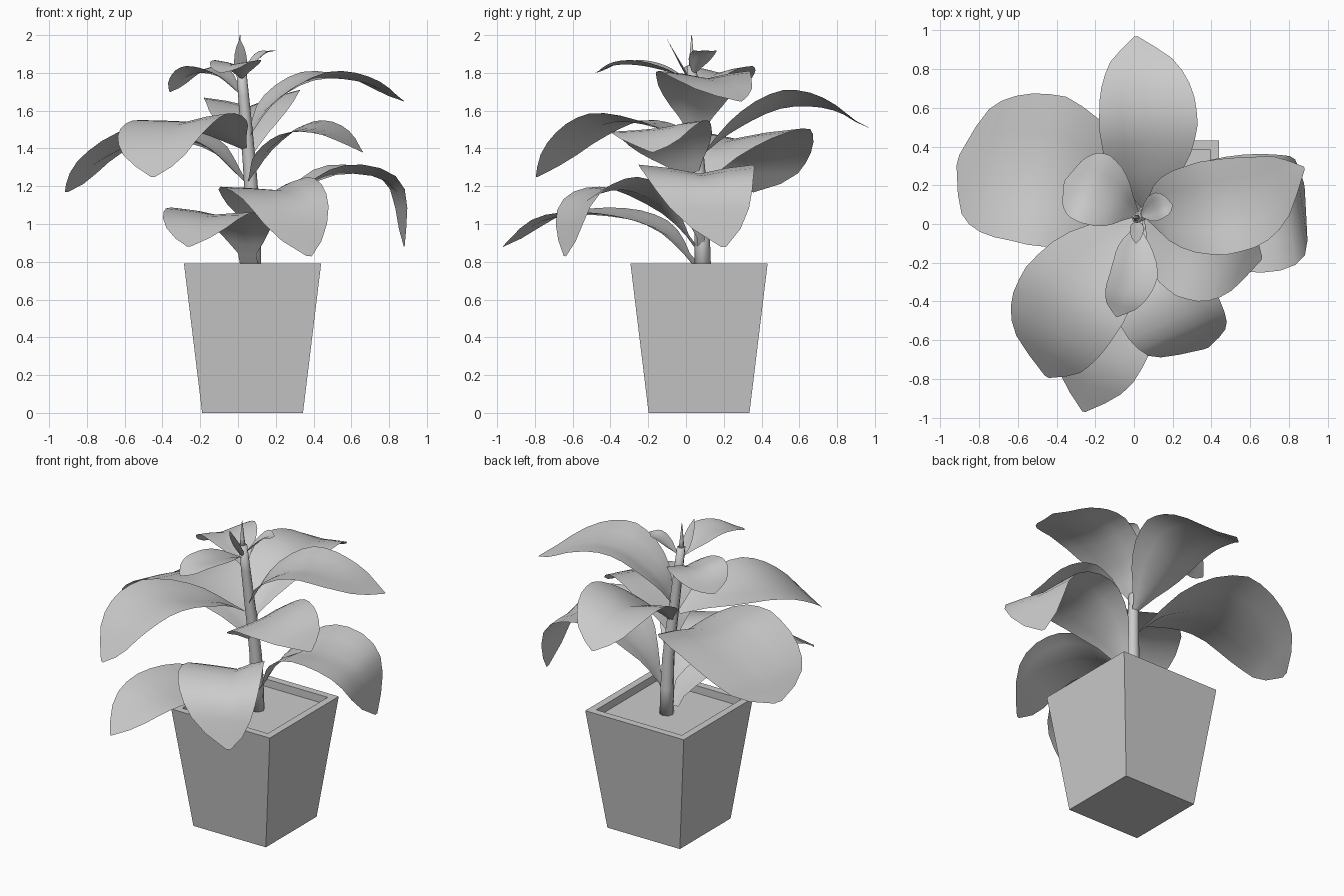
import bpy, bmesh, math
from mathutils import Vector

cube = bpy.data.objects.get("Cube")
if cube:
    bpy.data.objects.remove(cube, do_unlink=True)

grey = bpy.data.materials.new("light grey")
grey.use_nodes = True
grey.diffuse_color = (0.6, 0.6, 0.6, 1)
grey.node_tree.nodes["Principled BSDF"].inputs["Base Color"].default_value = (0.6, 0.6, 0.6, 1)


def finish(name, bm, smooth=False):
    mesh = bpy.data.meshes.new(name)
    bm.to_mesh(mesh)
    bm.free()
    mesh.materials.append(grey)
    obj = bpy.data.objects.new(name, mesh)
    bpy.context.collection.objects.link(obj)
    for p in mesh.polygons:
        p.use_smooth = smooth
    return obj


def bridge(bm, a, b, closed=True):
    n = len(a)
    for i in range(n if closed else n - 1):
        j = (i + 1) % n
        bm.faces.new((a[i], a[j], b[j], b[i]))


def spline(points, t):
    """Smooth path through the points, t from 0 to 1."""
    pts = [Vector(p) for p in points]
    pts = [2 * pts[0] - pts[1]] + pts + [2 * pts[-1] - pts[-2]]
    s = t * (len(points) - 1)
    i = min(int(s), len(points) - 2)
    u = s - i
    a, b, c, d = pts[i:i + 4]
    return 0.5 * (2 * b + (c - a) * u + (2 * a - 5 * b + 4 * c - d) * u ** 2
                  + (3 * b - a - 3 * c + d) * u ** 3)


# Square tapered pot with a raised rim around the soil
def pot(cx, cy):
    bm = bmesh.new()
    rings = []
    for half, z in ((0.267, 0), (0.363, 0.79), (0.315, 0.79), (0.315, 0.74)):
        rings.append([bm.verts.new((cx + half * sx, cy + half * sy, z))
                      for sx, sy in ((-1, -1), (1, -1), (1, 1), (-1, 1))])
    for a, b in zip(rings, rings[1:]):
        bridge(bm, a, b)
    bm.faces.new(rings[0][::-1])
    bm.faces.new(rings[-1])
    finish("square_pot", bm)


# Round tapering stalk along a path
def stalk(name, path, r0, r1, steps=6, sides=8):
    bm = bmesh.new()
    rings = []
    for k in range(steps + 1):
        c = spline(path, k / steps)
        r = r0 + (r1 - r0) * k / steps
        rings.append([bm.verts.new(c + Vector((r * math.cos(a), r * math.sin(a), 0)))
                      for a in (2 * math.pi * i / sides for i in range(sides))])
    for a, b in zip(rings, rings[1:]):
        bridge(bm, a, b)
    bm.faces.new(rings[0][::-1])
    bm.faces.new(rings[-1])
    finish(name, bm, True)


WIDTHS = (0.07, 0.34, 0.69, 0.91, 1.0, 0.98, 0.86, 0.59, 0.03)


# Folded leaf: midrib path, widths and edge lifts on both sides, narrow stem part;
# base and tip below 1 make that end of the outline blunter
def leaf(name, path, left, right, lift_l=0.05, lift_r=0.05, stem=0.0, base=1.0, tip=1.0, steps=14):
    bm = bmesh.new()
    span = Vector(path[-1]) - Vector(path[0])
    side = Vector((-span.y, span.x, 0)).normalized()
    rows = []
    for k in range(steps + 1):
        t = k / steps
        c = spline(path, t)
        s = max(0, (t - stem) / (1 - stem)) * (len(WIDTHS) - 1)
        i = min(int(s), len(WIDTHS) - 2)
        w = WIDTHS[i] + (WIDTHS[i + 1] - WIDTHS[i]) * (s - i)
        w = w ** (tip if t > 0.5 else base)
        droop = 1.1 - 1.6 * t ** 3
        row = []
        for u in (-1, -0.5, 0, 0.5, 1):
            width, lift = (left, lift_l) if u > 0 else (right, lift_r)
            bend = 1.5 * abs(u) - 0.5 * u * u
            row.append(bm.verts.new(c + side * u * width * w
                                    + Vector((0, 0, lift * w * bend * droop))))
        rows.append(row)
    for a, b in zip(rows, rows[1:]):
        bridge(bm, a, b, closed=False)
    bm.normal_update()
    if sum(f.normal.z for f in bm.faces) < 0:
        bmesh.ops.reverse_faces(bm, faces=bm.faces)
    finish(name, bm, True)


pot(0.077, 0.069)
stalk("main_stem", [(0.08, 0.09, 0.72), (0.075, 0.08, 1.1), (0.045, 0.05, 1.5), (0.015, 0.03, 1.84)], 0.044, 0.026)

# Lowest leaves
leaf("lower_front_leaf", [(0.06, 0.05, 0.78), (0.02, -0.12, 0.96), (-0.08, -0.4, 1.04),
     (-0.18, -0.72, 1.03), (-0.26, -0.97, 0.88)], 0.24, 0.26, 0.02, 0.05, 0.08, base=0.6)
leaf("lower_front_left_leaf", [(0.08, 0.05, 0.88), (0.12, -0.1, 1.07), (0.2, -0.33, 1.18),
     (0.32, -0.55, 1.1), (0.38, -0.64, 0.83)], 0.19, 0.33, 0.08, 0.02, 0.08, tip=0.85)
leaf("lower_left_leaf", [(0.09, 0.08, 0.85), (0.25, 0.08, 1.1), (0.52, 0.07, 1.26),
     (0.82, 0.1, 1.2), (0.88, 0.2, 0.88)], 0.29, 0.33, 0.06, 0.06, 0.08, tip=0.9)

# Middle leaves
leaf("middle_right_leaf", [(0.04, 0.08, 1.22), (-0.15, 0.15, 1.39), (-0.45, 0.27, 1.45),
     (-0.74, 0.31, 1.33), (-0.91, 0.33, 1.17)], 0.39, 0.4, 0.07, 0.06, tip=0.75)
leaf("middle_left_leaf", [(0.06, 0.04, 1.23), (0.15, -0.03, 1.38), (0.32, -0.1, 1.5),
     (0.5, -0.16, 1.49), (0.66, -0.18, 1.38)], 0.24, 0.29, 0.05, -0.03)
leaf("middle_front_leaf", [(0.03, 0.03, 1.4), (-0.1, -0.13, 1.5), (-0.28, -0.38, 1.54),
     (-0.4, -0.6, 1.44), (-0.45, -0.79, 1.25)], 0.26, 0.32, 0.05, 0.01, tip=0.9)

# Upper leaves
leaf("upper_back_leaf", [(0.06, 0.08, 1.36), (0.06, 0.25, 1.49), (0.07, 0.5, 1.61),
     (0.05, 0.75, 1.61), (0.01, 0.97, 1.51)], 0.25, 0.26, 0.06, 0.11)
leaf("upper_left_leaf", [(0.05, 0.05, 1.45), (0.16, 0.07, 1.62), (0.4, 0.1, 1.76),
     (0.66, 0.16, 1.75), (0.88, 0.29, 1.65)], 0.23, 0.27)
leaf("upper_right_leaf", [(0.02, 0.05, 1.68), (-0.08, 0.11, 1.77), (-0.2, 0.18, 1.8),
     (-0.29, 0.21, 1.77), (-0.36, 0.22, 1.7)], 0.19, 0.19, 0.04, 0.04)

# Small crown leaves and bud blades
leaf("crown_front_leaf", [(0.02, 0, 1.77), (0.01, -0.11, 1.81), (0, -0.25, 1.84),
     (-0.05, -0.38, 1.84), (-0.09, -0.48, 1.8)], 0.125, 0.12, 0.03, 0.03)
leaf("crown_left_leaf", [(0.03, 0.04, 1.79), (0.08, 0.07, 1.84), (0.14, 0.1, 1.9),
     (0.2, 0.1, 1.92)], 0.07, 0.07, 0.03, 0.03, steps=8)
leaf("bud_blade", [(0.02, 0.02, 1.76), (0.015, -0.02, 1.82), (0.01, -0.1, 1.98)],
     0.035, 0.035, 0.02, 0.02, steps=8)
stalk("bud_tip", [(0.015, 0.03, 1.82), (0.01, 0.03, 1.91), (0.01, 0.03, 2.0)], 0.02, 0.002, 3, 6)
